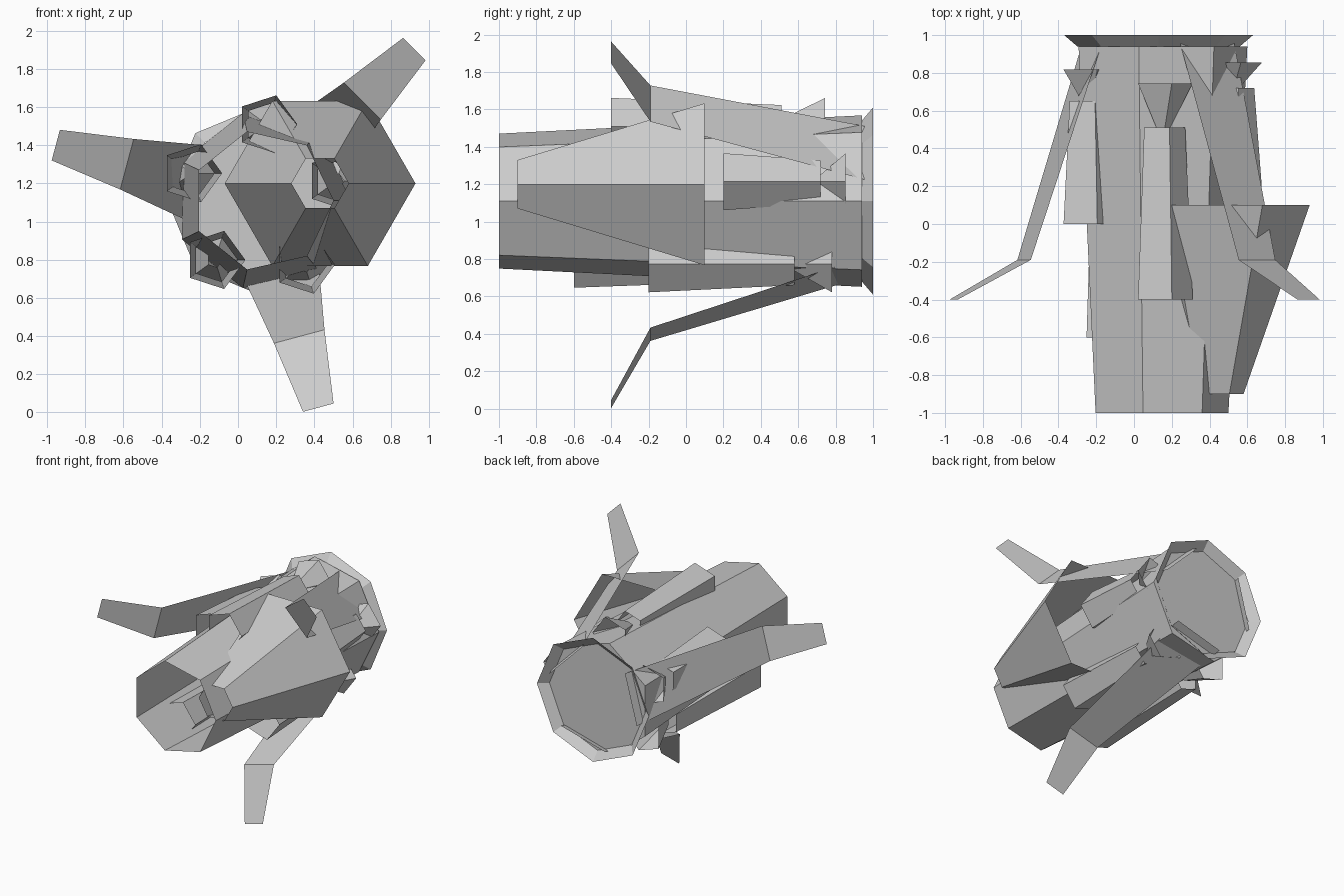
import bpy, bmesh
from math import sin, cos, tau, radians

if "Cube" in bpy.data.objects:
    bpy.data.objects.remove(bpy.data.objects["Cube"])

CX, CZ = 0.13, 1.11   # long axis of the hull, running along y


def make(name, verts, faces):
    me = bpy.data.meshes.new(name)
    me.from_pydata(verts, [], faces)
    bm = bmesh.new()
    bm.from_mesh(me)
    bmesh.ops.recalc_face_normals(bm, faces=bm.faces)
    bm.to_mesh(me)
    bm.free()
    ob = bpy.data.objects.new(name, me)
    bpy.context.collection.objects.link(ob)
    return ob


def tube(name, x, z, n, y0, r0, y1, r1, cap_back=False):
    """Open tapered tube along y with n flat sides, first corner on +x."""
    verts = [(x + r * cos(tau * i / n), y, z + r * sin(tau * i / n))
             for y, r in ((y0, r0), (y1, r1)) for i in range(n)]
    faces = [(i, (i + 1) % n, n + (i + 1) % n, n + i) for i in range(n)]
    if cap_back:
        faces.append(tuple(range(n, 2 * n)))
    return make(name, verts, faces)


# Hull: seven-sided, open at the front, closed at the back
tube("hull", CX, CZ, 7, -1, 0.37, 0.94, 0.47, cap_back=True)

# Flared exhaust rim
tube("exhaust_rim", CX, CZ, 8, 0.94, 0.43, 1.0, 0.5)

# Offset six-sided cockpit cowl
tube("cockpit_cowl", 0.43, 1.2, 6, -0.9, 0.15, 0.1, 0.5)

# Five boosters of differing length with flared nozzles
for angle, start, size in ((15, 0.2, 4), (87, -0.4, 7), (159, 0.0, 5),
                           (231, -0.6, 8), (303, -0.2, 6)):
    a = radians(angle)
    x, z = CX + 0.4 * cos(a), CZ + 0.4 * sin(a)
    mid = start + 0.13 * size
    tube("booster", x, z, 5, start, 0.16, mid, 0.12)
    tube("booster_nozzle", x, z, 5, mid, 0.04, mid + 0.0335 * size, 0.16)

# Three bent sheet fins: rows of (y, distance from axis, half width)
FIN = ((1.0, 0.35, 0.205), (-0.19, 0.737, 0.137), (-0.4, 1.123, 0.083))
for angle in (45, 165, 285):
    a = radians(angle)
    verts = [(CX + r * cos(a) - s * w * sin(a), y, CZ + r * sin(a) + s * w * cos(a))
             for y, r, w in FIN for s in (-1, 1)]
    make("fin", verts, [(0, 1, 3, 2), (2, 3, 5, 4)])
